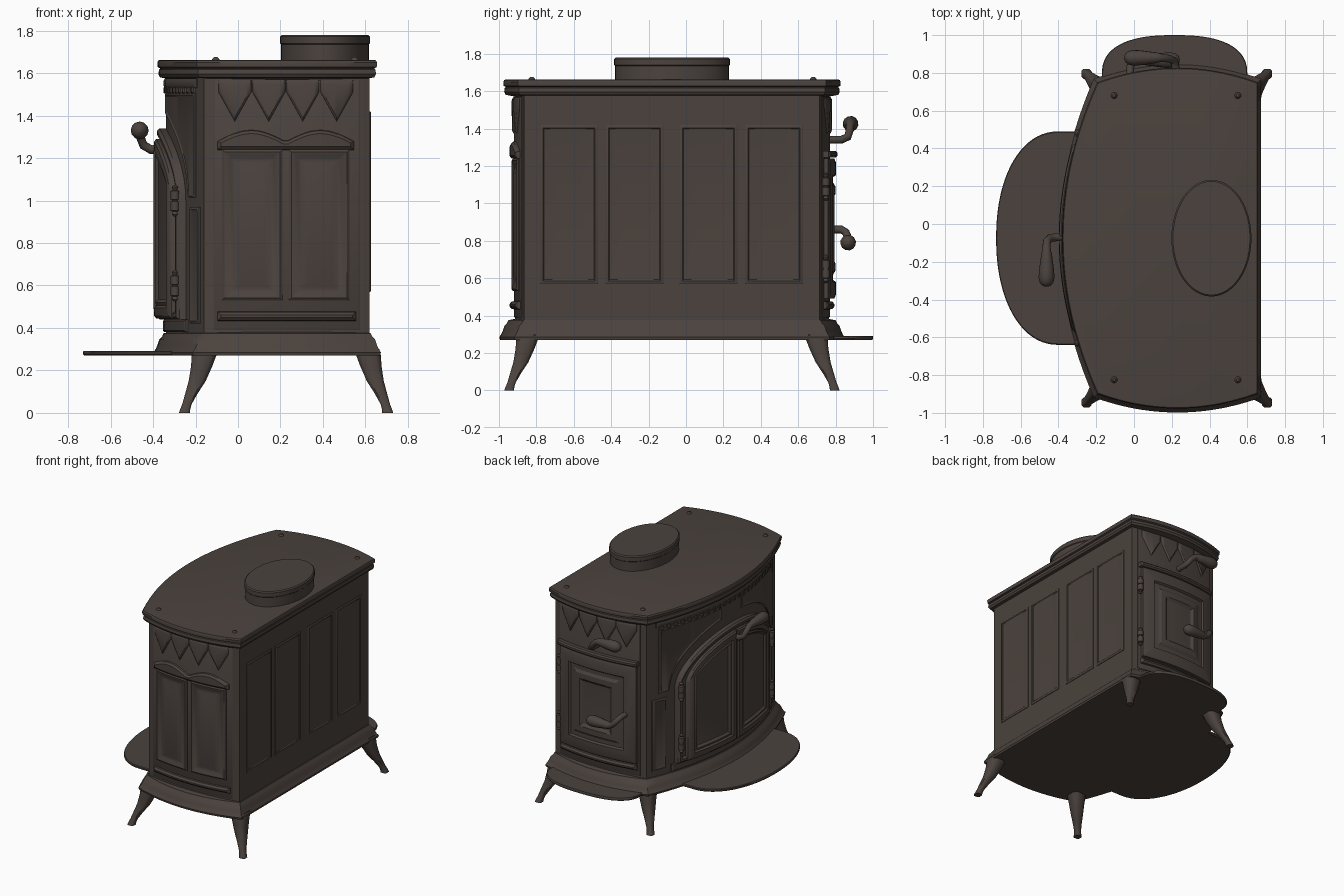
import bpy, bmesh, math

if "Cube" in bpy.data.objects:
    bpy.data.objects.remove(bpy.data.objects["Cube"])

CY = -0.075                      # plan centre of the cabinet in y
XL, XR, HY = -0.16, 0.62, 0.79   # cabinet corners
XC, HX = (XL + XR) / 2, (XR - XL) / 2
BOW = 0.05                       # bow of the two ends

iron = bpy.data.materials.new("dark brown enamel")
iron.diffuse_color = (0.07, 0.055, 0.047, 1)
iron.use_nodes = True
iron.node_tree.nodes["Principled BSDF"].inputs["Base Color"].default_value = iron.diffuse_color


def finish(ob, angle=35):
    ob.data.materials.clear()
    ob.data.materials.append(iron)
    bpy.ops.object.select_all(action='DESELECT')
    ob.select_set(True)
    bpy.context.view_layer.objects.active = ob
    bpy.ops.object.shade_smooth_by_angle(angle=math.radians(angle))


def loft(name, rings, strips=0, angle=35):
    """Skin rings of equal length; caps are n-gons, or quad strips of given width."""
    bm = bmesh.new()
    vr = [[bm.verts.new(p) for p in r] for r in rings]
    n = len(vr[0])
    for a, b in zip(vr, vr[1:]):
        for i in range(n):
            j = (i + 1) % n
            bm.faces.new((a[i], a[j], b[j], b[i]))
    for r in (vr[0], vr[-1]):
        if strips:
            for i in range(strips - 1):
                bm.faces.new((r[i], r[i + 1], r[n - 2 - i], r[n - 1 - i]))
        else:
            bm.faces.new(r)
    bmesh.ops.recalc_face_normals(bm, faces=bm.faces)
    me = bpy.data.meshes.new(name)
    bm.to_mesh(me)
    bm.free()
    ob = bpy.data.objects.new(name, me)
    bpy.context.collection.objects.link(ob)
    finish(ob, angle)
    return ob


def plan(o, z, bl, be, n=24):
    """Cabinet outline grown by o: flat back, bowed ends and bowed door side."""
    pts = []
    hx, hy = HX + o, HY + o
    ts = [-1 + 2 * i / n for i in range(n)]
    pts += [(XC + t * hx, CY - hy - be * (1 - t * t), z) for t in ts]
    pts += [(XR + o, CY - hy, z)]
    pts += [(XC - t * hx, CY + hy + be * (1 - t * t), z) for t in ts]
    pts += [(XL - o - bl * (1 - t * t), CY - t * hy, z) for t in ts]
    return pts


# Surface maps: (u, z, depth) to a point on each cabinet side
def left(u, z, d):
    return (XL - 0.18 * (1 - ((u - CY) / HY) ** 2) - d, u, z)


def front(u, z, d):
    return (u, CY - HY - BOW * (1 - ((u - XC) / HX) ** 2) - d, z)


def rear(u, z, d):
    return (u, CY + HY + BOW * (1 - ((u - XC) / HX) ** 2) + d, z)


def back(u, z, d):
    return (XR + d, u, z)


def panel(name, side, u0, u1, bottom, top, rings, n=20):
    """Moulded panel on a side; rings are (inset, depth) steps from edge to middle."""
    bf = bottom if callable(bottom) else (lambda u: bottom)
    tf = top if callable(top) else (lambda u: top)
    loops = []
    for ins, d in rings:
        m, h = (u0 + u1) / 2, (u1 - u0) / 2 - ins
        us = [m - h * math.cos(math.pi * i / (n - 1)) for i in range(n)]
        lo = [side(u, bf(u) + ins, d) for u in us]
        hi = [side(u, tf(u) - ins, d) for u in reversed(us)]
        loops.append(lo + hi)
    return loft(name, loops, strips=n, angle=30)


def rod(name, pts):
    """Round bar through (x, y, z, radius) points."""
    cu = bpy.data.curves.new(name, 'CURVE')
    cu.dimensions = '3D'
    cu.bevel_depth, cu.bevel_resolution, cu.use_fill_caps = 1, 4, True
    sp = cu.splines.new('POLY')
    sp.points.add(len(pts) - 1)
    for p, (x, y, z, r) in zip(sp.points, pts):
        p.co, p.radius = (x, y, z, 1), r
    ob = bpy.data.objects.new(name, cu)
    bpy.context.collection.objects.link(ob)
    bpy.ops.object.select_all(action='DESELECT')
    ob.select_set(True)
    bpy.context.view_layer.objects.active = ob
    bpy.ops.object.convert(target='MESH')
    finish(bpy.context.object, 50)


# Cabinet, base moulding and top plate
loft("cabinet", [plan(0, z, 0.18, BOW) for z in (0.32, 1.6)])
loft("base_moulding", [plan(o, z, 0.185, 0.08) for o, z in
     [(0.05, 0.27), (0.053, 0.285), (0.043, 0.30), (0.034, 0.32), (0.026, 0.345),
      (0.012, 0.36), (0.005, 0.375), (-0.03, 0.382)]])
loft("top_plate", [plan(o, z, 0.185, 0.077) for o, z in
     [(-0.03, 1.57), (0.005, 1.577), (0.022, 1.58), (0.03, 1.595), (0.027, 1.617),
      (0.02, 1.622), (0.033, 1.628), (0.035, 1.65), (0.03, 1.66), (0.02, 1.662)]])

# Top bolts
for x in (-0.105, 0.55):
    for y in (-0.825, 0.68):
        rod("top_bolt", [(x, y, 1.65, 0.018), (x, y, 1.666, 0.017), (x, y, 1.675, 0.008)])

# Oval flue collar
loft("flue_collar", [[(0.41 + (0.21 + o) * math.cos(i * math.pi / 24),
                       CY + (0.307 + o) * math.sin(i * math.pi / 24), z) for i in range(48)]
     for o, z in [(-0.003, 1.65), (-0.003, 1.735), (0.002, 1.74), (0.002, 1.772), (-0.006, 1.78)]])


# Hearth shelves: rounded lip with straight sides running under the base
def shelf(name, place, half, depth, run, power):
    pw = 2 / power
    arc = [(half, -run)]
    for i in range(41):
        a = math.pi * i / 40
        c, s = math.cos(a), math.sin(a)
        arc.append((half * math.copysign(abs(c) ** pw, c), depth * max(s, 0) ** pw))
    arc.append((-half, -run))
    loft(name, [[place(u * k, v * k) + (z,) for u, v in arc]
                for k, z in [(0.985, 0.27), (1, 0.277), (1, 0.287), (0.99, 0.292)]])


shelf("side_hearth_shelf", lambda u, v: (-0.40 - v, CY + u), 0.565, 0.33, 0.2, 2.15)
shelf("rear_hearth_shelf", lambda u, v: (0.215 + u, 0.79 + v), 0.385, 0.21, 0.1, 2.5)

# Splayed legs
for sx, x0, x1 in ((-1, -0.16, -0.252), (1, 0.615, 0.705)):
    for y0, y1 in ((-0.85, -0.945), (0.70, 0.795)):
        rings = []
        for t, z, h in [(-0.1, 0.30, 0.06), (0, 0.27, 0.058), (0.12, 0.22, 0.05), (0.35, 0.15, 0.04),
                        (0.65, 0.09, 0.029), (0.88, 0.04, 0.022), (0.97, 0.015, 0.024), (1, 0, 0.026)]:
            x, y = x0 + (x1 - x0) * t, y0 + (y1 - y0) * t
            rings.append([(x + h * a, y + h * b, z) for a, b in
                          [(1, .6), (.6, 1), (-.6, 1), (-1, .6), (-1, -.6), (-.6, -1), (.6, -1), (1, -.6)]])
        loft("leg", rings, angle=50)

# Flat back: four beaded frames
BEAD = [(0, -0.005), (0, 0.003), (0.007, 0.007), (0.016, 0.007), (0.022, 0.002), (0.03, 0.001)]
for y0 in (-0.78, -0.43, -0.035, 0.315):
    panel("back_panel", back, y0, y0 + 0.31, 0.57, 1.42, BEAD, n=4)

# Both ends: surround, sill and drapery drops; front end has twin panels under a scalloped ledge
LEDGE = [(0, -0.01), (0.006, 0.018), (0.02, 0.03)]
FRAME = [(0, 0), (0, 0.01), (0.012, 0.018), (0.025, 0.016), (0.04, 0.008), (0.06, 0.007), (0.085, 0.014)]
scallop = lambda u: 1.28 + 0.055 * abs(math.sin(math.pi * (u + 0.1) / 0.325))
for side, tag in ((front, "front"), (rear, "rear")):
    panel(tag + "_surround", side, -0.115, 0.575, 0.39, 1.57, [(0, -0.01), (0, 0.003), (0.006, 0.006)])
    panel(tag + "_sill", side, -0.1, 0.56, 0.43, 0.48, LEDGE)
    for i in range(4):
        c = -0.015 + 0.16 * i
        panel(tag + "_drapery_drop", side, c - 0.08, c + 0.08,
              lambda u, c=c: 1.37 + abs(u - c) * 1.8, 1.57,
              [(0, -0.005), (0.003, 0.008), (0.012, 0.014), (0.022, 0.017)], n=9)
for u0 in (-0.075, 0.24):
    panel("front_end_panel", front, u0, u0 + 0.285, 0.53, 1.24, FRAME)
panel("front_scalloped_ledge", front, -0.1, 0.55, 1.235, scallop, LEDGE, n=40)

# Rear loading door with stepped panel and lintel
panel("rear_door", rear, -0.1, 0.55, 0.49, 1.24,
      [(0, -0.01), (0, 0.028), (0.02, 0.036), (0.09, 0.036), (0.1, 0.022), (0.13, 0.022),
       (0.15, 0.034), (0.19, 0.034), (0.21, 0.02), (0.24, 0.018)])
panel("rear_lintel", rear, -0.11, 0.57, 1.245, 1.28, [(0, -0.01), (0, 0.035), (0.01, 0.045)])


# Door side: arched surround, two arched glazed doors, sill, spandrels and frieze
def arch(half, rise, spring=1.0):
    return lambda u: spring + rise * math.sqrt(max(0, 1 - ((u - CY) / half) ** 2))


panel("arch_surround", left, CY - 0.57, CY + 0.57, 0.44, arch(0.57, 0.34),
      [(0, -0.01), (0, 0.03), (0.012, 0.042), (0.028, 0.042), (0.04, 0.026)], n=40)
DOOR = [(0, 0.01), (0, 0.045), (0.012, 0.055), (0.05, 0.058), (0.06, 0.046),
        (0.075, 0.052), (0.09, 0.036), (0.1, 0.034)]
for u0 in (CY - 0.5, CY + 0.005):
    panel("arched_door", left, u0, u0 + 0.495, 0.445, arch(0.51, 0.29), DOOR, n=28)
panel("door_sill", left, CY - 0.6, CY + 0.6, 0.38, 0.44, [(0, -0.01), (0, 0.008), (0.008, 0.014)])
panel("door_side_cornice", left, CY - 0.72, CY + 0.72, 1.53, 1.575, [(0, -0.01), (0, 0.006), (0.012, 0.012)])
for s in (-1, 1):
    a, b = sorted((CY + s * 0.12, CY + s * 0.7))
    panel("spandrel_panel", left, a, b, lambda u: arch(0.62, 0.4)(u) + 0.01, 1.51,
          [(0, -0.01), (0.002, 0.004), (0.012, 0.009), (0.022, 0.003)], n=24)
    a, b = sorted((CY + s * 0.64, CY + s * 0.75))
    panel("side_pilaster", left, a, b, 0.42, 0.97, [(0, -0.01), (0, 0.005), (0.012, 0.01), (0.025, 0.004)], n=4)
for i in range(24):
    u = CY - 0.68 + i * 1.36 / 23
    panel("dentil", left, u - 0.014, u + 0.014, 1.505, 1.535, [(0, -0.01), (0, 0.008), (0.005, 0.012)], n=2)

# Hinges with ball ends
spots = [left(CY + s * 0.555, 0, 0.045)[:2] + (zz,) for s in (-1, 1) for zz in (0.54, 0.94)]
spots += [rear(0.565, 0, 0.02)[:2] + (zz,) for zz in (0.59, 1.03)]
for x, y, z in spots:
    rod("hinge", [(x, y, z + h, r) for h, r in
                  [(-0.015, 0.006), (-0.005, 0.016), (0.008, 0.01), (0.012, 0.021), (0.055, 0.021), (0.057, 0.015),
                   (0.063, 0.015), (0.065, 0.021), (0.105, 0.021), (0.11, 0.01), (0.123, 0.016), (0.133, 0.006)]])


# Cranked handles with bulb grips
def handle(name, stem, grip, direction):
    pts = [p + (0.021,) for p in stem]
    for s, r in [(0, 0.024), (0.01, 0.028), (0.05, 0.033), (0.1, 0.04), (0.14, 0.042),
                 (0.165, 0.036), (0.18, 0.024), (0.187, 0.008)]:
        pts.append(tuple(g + d * s for g, d in zip(grip, direction)) + (r,))
    rod(name, pts)


handle("side_door_handle", [(-0.35, -0.07, 1.24), (-0.41, -0.07, 1.24), (-0.445, -0.075, 1.26),
       (-0.46, -0.09, 1.30), (-0.463, -0.115, 1.325)], (-0.463, -0.145, 1.33), (0, -1, 0))
handle("rear_upper_handle", [(0.22, 0.75, 1.34), (0.22, 0.83, 1.34), (0.21, 0.865, 1.355),
       (0.185, 0.875, 1.39), (0.16, 0.878, 1.415)], (0.135, 0.88, 1.425), (-1, 0, 0))
handle("rear_door_handle", [(-0.02, 0.75, 0.86), (-0.02, 0.83, 0.86), (-0.01, 0.855, 0.845),
       (0.01, 0.865, 0.82), (0.03, 0.866, 0.80)], (0.055, 0.867, 0.79), (1, 0, 0))
